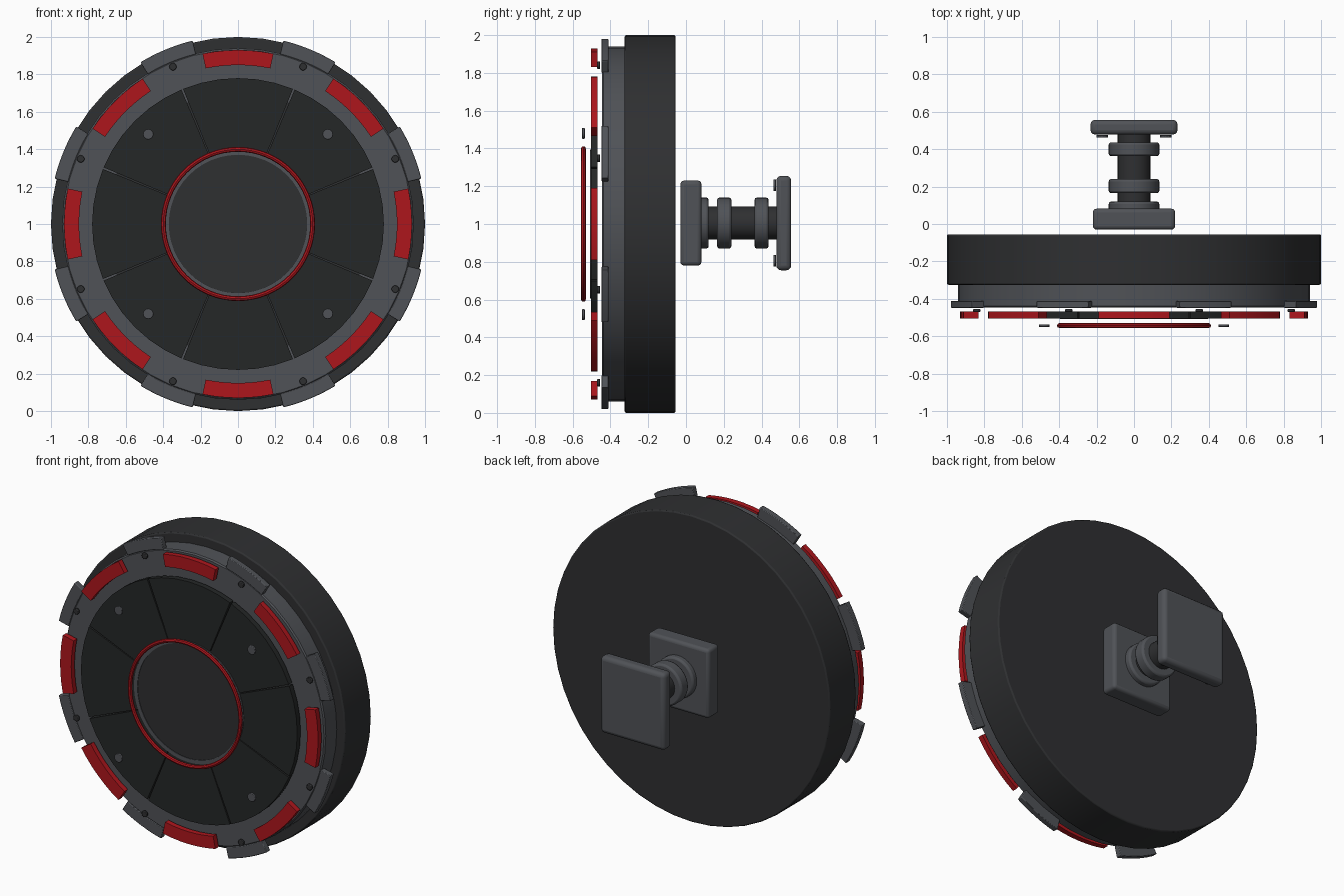
import bpy, bmesh
from math import sin, cos, pi, radians
from mathutils import Vector

if "Cube" in bpy.data.objects:
    bpy.data.objects.remove(bpy.data.objects["Cube"])

CZ = 1.0  # height of the wheel axis


def material(name, rgb):
    m = bpy.data.materials.new(name)
    m.diffuse_color = (*rgb, 1)
    m.use_nodes = True
    m.node_tree.nodes["Principled BSDF"].inputs["Base Color"].default_value = m.diffuse_color
    return m


DARK = material("dark", (0.028, 0.029, 0.031))
PANEL = material("panel", (0.018, 0.020, 0.020))
GREY = material("grey", (0.08, 0.085, 0.095))
RED = material("red", (0.42, 0.008, 0.012))


def finish(name, bm, mat, bevel=0, smooth=True, segs=2):
    bmesh.ops.recalc_face_normals(bm, faces=bm.faces)
    me = bpy.data.meshes.new(name)
    bm.to_mesh(me)
    bm.free()
    me.materials.append(mat)
    ob = bpy.data.objects.new(name, me)
    bpy.context.collection.objects.link(ob)
    if bevel:
        b = ob.modifiers.new("bevel", 'BEVEL')
        b.width, b.segments, b.limit_method = bevel, segs, 'ANGLE'
        b.angle_limit = radians(40)
    if smooth:
        bpy.ops.object.select_all(action='DESELECT')
        ob.select_set(True)
        bpy.context.view_layer.objects.active = ob
        bpy.ops.object.shade_smooth_by_angle(angle=radians(35))
    return ob


def polar(r, a, y):
    return Vector((r * cos(a), y, CZ + r * sin(a)))


def disc(name, r, y0, y1, mat, n=48, bevel=0, x=0, z=0, smooth=True):
    """Solid cylinder along y."""
    bm = bmesh.new()
    off = Vector((x, 0, z))
    rings = [[bm.verts.new(polar(r, 2 * pi * i / n, y) + off) for i in range(n)] for y in (y0, y1)]
    for ring in rings:
        bm.faces.new(ring)
    for i in range(n):
        j = (i + 1) % n
        bm.faces.new((rings[0][i], rings[0][j], rings[1][j], rings[1][i]))
    return finish(name, bm, mat, bevel, smooth)


def lathe(name, profile, mat, n=48, bevel=0):
    """Closed (radius, y) profile swept about the wheel axis."""
    bm = bmesh.new()
    rows = [[bm.verts.new(polar(r, 2 * pi * i / n, y)) for r, y in profile] for i in range(n)]
    m = len(profile)
    for i in range(n):
        p, q = rows[i], rows[(i + 1) % n]
        for k in range(m):
            l = (k + 1) % m
            bm.faces.new((p[k], p[l], q[l], q[k]))
    return finish(name, bm, mat, bevel)


def sector(name, r0, r1, mid, span, y0, y1, mat, n=6, bevel=0):
    """Arc block between two radii, angles in degrees."""
    bm = bmesh.new()
    rows = []
    for i in range(n + 1):
        a = radians(mid - span / 2 + span * i / n)
        rows.append([bm.verts.new(polar(r, a, y)) for r, y in ((r0, y0), (r1, y0), (r1, y1), (r0, y1))])
    for p, q in zip(rows, rows[1:]):
        for k in range(4):
            l = (k + 1) % 4
            bm.faces.new((p[k], p[l], q[l], q[k]))
    bm.faces.new(rows[0])
    bm.faces.new(rows[-1])
    return finish(name, bm, mat, bevel)


def plate(name, w, h, y0, y1, z, mat, bevel):
    bm = bmesh.new()
    bmesh.ops.create_cube(bm, size=1)
    for v in bm.verts:
        v.co = Vector((v.co.x * w, (y0 + y1) / 2 + v.co.y * (y1 - y0), z + v.co.z * h))
    return finish(name, bm, mat, bevel, segs=3)


# Main drum and front ring
disc("drum", 1.0, -0.325, -0.055, DARK, bevel=0.008)
lathe("front_ring", [(0.70, -0.32), (0.94, -0.32), (0.94, -0.438), (0.932, -0.446), (0.70, -0.446)], GREY)

# Repeating parts around the rim
for i in range(8):
    a, b = 45 * i, 45 * i + 22.5
    sector(f"red_light_{i}", 0.85, 0.93, a, 23.5, -0.504, -0.469, RED)
    sector(f"face_panel_{i}", 0.36, 0.78, a, 44.3, -0.504, -0.469, PANEL)
    sector(f"rim_tab_{i}", 0.935, 1.01, b, 17.2, -0.448, -0.411, GREY, bevel=0.004)
    p = polar(0.91, radians(b), 0)
    disc(f"rim_bolt_{i}", 0.02, -0.47, -0.455, DARK, 12, 0.004, p.x, p.z - CZ)

# Central hub with glowing ring
disc("hub_cap", 0.372, -0.505, -0.47, DARK, bevel=0.003)
lathe("hub_rim", [(0.37, -0.47), (0.395, -0.47), (0.395, -0.508), (0.37, -0.508)], GREY)
lathe("red_hub_ring", [(0.399 + 0.013 * cos(k * pi / 4), -0.543 + 0.013 * sin(k * pi / 4)) for k in range(8)], RED, 64)

# Front bolts
for sx in (-1, 1):
    for sz in (-1, 1):
        disc("front_bolt", 0.029, -0.55, -0.536, GREY, 12, 0.003, sx * 0.48, sz * 0.48)
        disc("mount_bolt", 0.031, 0.462, 0.476, GREY, 12, 0.003, sx * 0.17, 0.005 + sz * 0.2)

# Rear mount: base plate, shaft with collars, end plate
plate("mount_base", 0.44, 0.45, -0.03, 0.082, CZ + 0.005, GREY, 0.02)
disc("mount_shaft", 0.087, 0.06, 0.50, DARK, 32, z=0.005)
for k, (y0, y1) in enumerate(((0.07, 0.12), (0.165, 0.24), (0.363, 0.437))):
    disc(f"shaft_collar_{k}", 0.135, y0, y1, GREY, 32, 0.012, z=0.005)
plate("mount_end", 0.465, 0.5, 0.478, 0.557, CZ + 0.005, GREY, 0.025)
